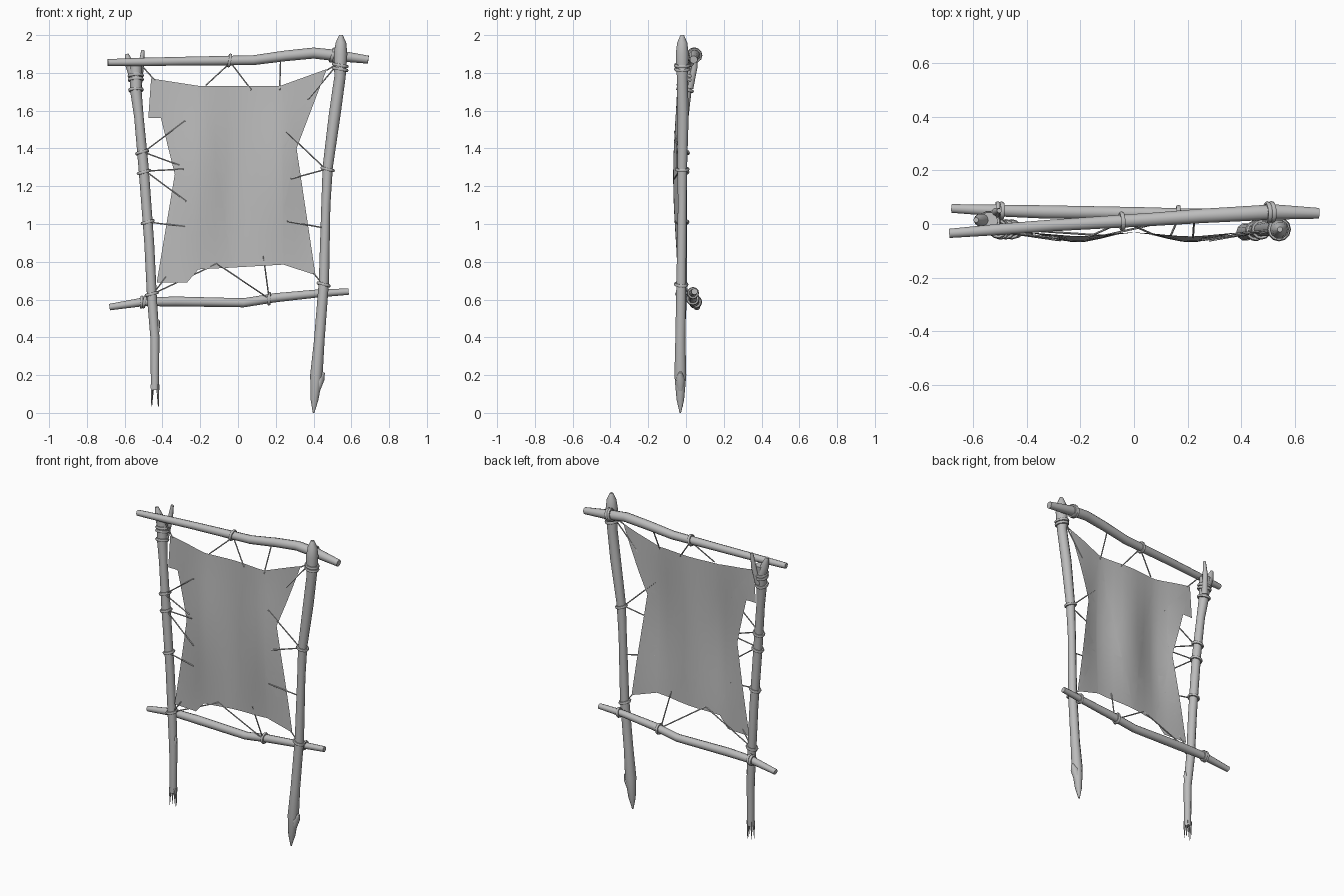
import bpy, bmesh, math
from mathutils import Vector

cube = bpy.data.objects.get("Cube")
if cube:
    bpy.data.objects.remove(cube)

GREY = (0.5, 0.5, 0.5, 1)
mat = bpy.data.materials.new("weathered grey")
mat.use_nodes = True
mat.diffuse_color = GREY
mat.node_tree.nodes["Principled BSDF"].inputs["Base Color"].default_value = GREY


def finish(bm, name, angle=50):
    mesh = bpy.data.meshes.new(name)
    bmesh.ops.recalc_face_normals(bm, faces=bm.faces)
    bm.to_mesh(mesh)
    bm.free()
    mesh.materials.append(mat)
    ob = bpy.data.objects.new(name, mesh)
    bpy.context.collection.objects.link(ob)
    bpy.ops.object.select_all(action="DESELECT")
    bpy.context.view_layer.objects.active = ob
    ob.select_set(True)
    bpy.ops.object.shade_smooth_by_angle(angle=math.radians(angle))
    return ob


def tube(bm, path, sides=10):
    """Skin a path of (x, y, z, radius) with rings and capped ends."""
    pts = [Vector(p[:3]) for p in path]
    rings = []
    for i, p in enumerate(path):
        d = (pts[min(i + 1, len(pts) - 1)] - pts[max(i - 1, 0)]).normalized()
        u = d.cross(Vector((0, 1, 0))).normalized()
        v = d.cross(u)
        rings.append([bm.verts.new(pts[i] + p[3] * (u * math.cos(a) + v * math.sin(a)))
                      for a in (math.tau * k / sides for k in range(sides))])
    for a, b in zip(rings, rings[1:]):
        for k in range(sides):
            n = (k + 1) % sides
            bm.faces.new((a[k], a[n], b[n], b[k]))
    bm.faces.new(rings[0])
    bm.faces.new(rings[-1])


def pole(name, path):
    bm = bmesh.new()
    tube(bm, path)
    return finish(bm, name)


def at(path, axis, value):
    """Point, radius and direction on a path at a given x or z."""
    for a, b in zip(path, path[1:]):
        if min(a[axis], b[axis]) <= value <= max(a[axis], b[axis]):
            t = (value - a[axis]) / (b[axis] - a[axis])
            p = Vector(a[:3]).lerp(Vector(b[:3]), t)
            return p, a[3] + (b[3] - a[3]) * t, (Vector(b[:3]) - Vector(a[:3])).normalized()


# Main poles
left = [(-.44, -.03, .12, .021), (-.44, -.03, .4, .024), (-.455, -.02, .6, .026),
        (-.47, -.02, .9, .026), (-.50, -.02, 1.3, .027), (-.525, -.01, 1.57, .025),
        (-.54, 0, 1.7, .03), (-.542, .01, 1.84, .034)]
right = [(.40, -.03, .0, .004), (.405, -.03, .07, .021), (.415, -.03, .2, .033),
         (.43, -.03, .38, .028), (.455, -.025, .7, .027), (.465, -.02, 1.1, .024),
         (.475, -.02, 1.3, .027), (.512, -.015, 1.58, .031), (.54, -.02, 1.78, .03),
         (.543, -.02, 1.9, .036), (.545, -.02, 1.96, .028), (.545, -.02, 2, .01)]
top = [(-.69, -.035, 1.855, .018), (-.5, -.02, 1.858, .022), (-.3, -.005, 1.862, .023),
       (.08, .018, 1.867, .026), (.25, .03, 1.89, .028), (.4, .038, 1.905, .029),
       (.52, .045, 1.892, .03), (.69, .04, 1.87, .021)]
bottom = [(-.68, .058, .56, .017), (-.5, .05, .588, .023), (-.33, .045, .59, .026),
          (.03, .04, .583, .024), (.2, .035, .61, .024), (.42, .035, .632, .021),
          (.585, .045, .642, .017)]
pole("left_post", left)
pole("right_post", right)
pole("top_bar", top)
pole("bottom_bar", bottom)

# Forked top, splintered foot and branch stubs
pole("fork_outer", [(-.54, .01, 1.76, .03), (-.575, .015, 1.85, .024), (-.59, .015, 1.9, .01)])
pole("fork_inner", [(-.53, .02, 1.72, .02), (-.515, .045, 1.83, .016), (-.503, .05, 1.92, .009)])
pole("right_post_stub", [(.415, -.03, .1, .012), (.432, -.03, .18, .026), (.453, -.03, .215, .008)])
pole("left_post_stub", [(-.44, -.03, .39, .018), (-.425, -.03, .46, .012), (-.418, -.03, .49, .004)])
bm = bmesh.new()
for dx, dy in ((-.015, -.008), (.015, -.008), (-.012, .012), (.013, .01)):
    tube(bm, [(-.44 + dx, -.03 + dy, .15, .009), (-.44 + dx * 1.3, -.03 + dy, .035, .001)], 5)
finish(bm, "splintered_foot")


# Stretched hide: cut outline, gridded and pulled into shallow folds
def hide_y(x, z):
    across = math.sin(math.pi * min(abs(x), .42) / .42) ** 2
    along = .65 + .35 * math.cos((z - 1.25) * 5)
    return -.032 - .036 * across * along


outline = [(-.46, 1.77), (-.2, 1.73), (.22, 1.73), (.47, 1.82), (.35, 1.57), (.235, 1.4),
           (.31, 1.4), (.31, 1.08), (.24, 1.07), (.41, .73), (.24, .785), (-.02, .79),
           (-.02, .77), (-.21, .76), (-.21, .85), (-.27, .69), (-.43, .69), (-.28, .98),
           (-.29, 1.08), (-.33, 1.25), (-.285, 1.4), (-.285, 1.56), (-.475, 1.56)]
bm = bmesh.new()
face = bm.faces.new([bm.verts.new((x, 0, z)) for x, z in outline])
bmesh.ops.triangulate(bm, faces=[face])
cuts = [((i * .06, 0, 0), (1, 0, 0)) for i in range(-7, 8)]
cuts += [((0, 0, .7 + i * .08), (0, 0, 1)) for i in range(14)]
for co, no in cuts:
    bmesh.ops.bisect_plane(bm, geom=bm.verts[:] + bm.edges[:] + bm.faces[:],
                           plane_co=co, plane_no=no)
for v in bm.verts:
    v.co.y = hide_y(v.co.x, v.co.z)
finish(bm, "hide", 80)

# Lashings around the poles
bm = bmesh.new()
for path, axis, spots in ((left, 2, (.63, 1.01, 1.275, 1.38, 1.71, 1.765, 1.785)),
                          (right, 2, (.68, 1.29, 1.82, 1.84)),
                          (top, 0, (-.045, .5, .515)), (bottom, 0, (-.51, -.495, .165, .45))):
    for s in spots:
        p, r, d = at(path, axis, s)
        q = d.to_track_quat("Z", "Y")
        loop = []
        for k in range(12):
            a = math.tau * k / 12
            loop.append([bm.verts.new(p + q @ Vector((
                (r + .004 + .008 * math.cos(b)) * math.cos(a),
                (r + .004 + .008 * math.cos(b)) * math.sin(a),
                .009 * math.sin(b) + .006 * math.sin(a)))) for b in
                (math.tau * j / 6 for j in range(6))])
        for k in range(12):
            m, n = loop[k], loop[(k + 1) % 12]
            for j in range(6):
                bm.faces.new((m[j], n[j], n[j - 5], m[j - 5]))
finish(bm, "lashings", 60)

# Cords from pole lashings to holes in the hide
groups = [((-.53, -.01, 1.86), [(-.44, 1.76)]),
          ((-.04, .01, 1.855), [(-.17, 1.735), (.07, 1.71)]),
          ((.225, .02, 1.87), [(.22, 1.71)]),
          ((.53, -.02, 1.85), [(.47, 1.815), (.37, 1.66)]),
          ((-.50, -.03, 1.38), [(-.28, 1.545), (-.31, 1.31)]),
          ((-.49, -.03, 1.28), [(-.29, 1.29), (-.275, 1.12)]),
          ((-.475, -.03, 1.01), [(-.28, .985)]),
          ((.465, -.03, 1.29), [(.255, 1.49), (.28, 1.24)]),
          ((.455, -.03, .98), [(.26, 1.015)]),
          ((.45, -.03, .68), [(.4, .74)]),
          ((-.45, -.02, .63), [(-.38, .72), (-.11, .79)]),
          ((.165, .02, .605), [(-.11, .79), (.135, .83)])]
bm = bmesh.new()
for start, ends in groups:
    for x, z in ends:
        tube(bm, [(*start, .004), (x, hide_y(x, z) - .003, z, .004)], 5)
finish(bm, "cords")
